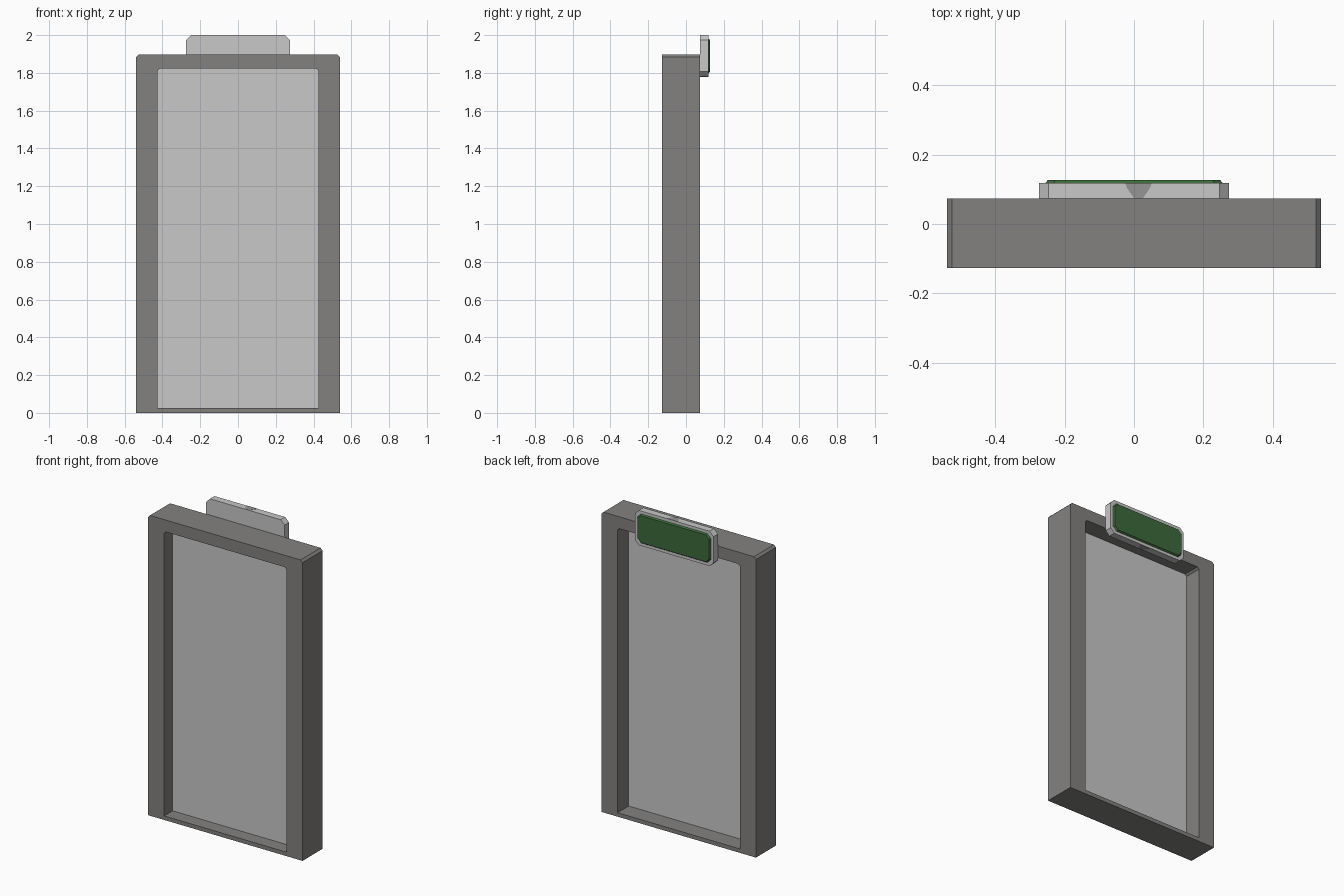
import bpy, bmesh

if "Cube" in bpy.data.objects:
    bpy.data.objects.remove(bpy.data.objects["Cube"])


def material(name, rgb):
    m = bpy.data.materials.new(name)
    m.diffuse_color = (*rgb, 1)
    m.use_nodes = True
    m.node_tree.nodes["Principled BSDF"].inputs["Base Color"].default_value = m.diffuse_color
    return m


GREY = material("frame_grey", (0.228, 0.222, 0.214))
LIGHT = material("light_grey", (0.58, 0.58, 0.58))
GREEN = material("sign_green", (0.045, 0.145, 0.042))
MID = material("mid_grey", (0.30, 0.30, 0.30))


def outline(hx, z0, z1, top, bottom=0):
    """Closed rectangle outline in x-z with cut corners."""
    pts = [(hx, z1 - top), (hx - top, z1), (-hx + top, z1), (-hx, z1 - top)]
    if bottom:
        pts += [(-hx, z0 + bottom), (-hx + bottom, z0), (hx - bottom, z0), (hx, z0 + bottom)]
    else:
        pts += [(-hx, z0), (hx, z0)]
    return pts


def loft(name, rings, mat, closed=False):
    """Join (outline, y) rings into a solid; closed joins last to first for a ring-shaped part."""
    bm = bmesh.new()
    loops = [[bm.verts.new((x, y, z)) for x, z in pts] for pts, y in rings]
    pairs = list(zip(loops, loops[1:]))
    if closed:
        pairs.append((loops[-1], loops[0]))
    for a, b in pairs:
        n = len(a)
        for i in range(n):
            j = (i + 1) % n
            bm.faces.new((a[i], a[j], b[j], b[i]))
    if not closed:
        bm.faces.new(loops[0])
        bm.faces.new(loops[-1])
    bmesh.ops.recalc_face_normals(bm, faces=bm.faces)
    me = bpy.data.meshes.new(name)
    bm.to_mesh(me)
    bm.free()
    me.materials.append(mat)
    ob = bpy.data.objects.new(name, me)
    bpy.context.collection.objects.link(ob)
    return ob


# Door frame with a low sill
F, B = -0.127, 0.073
outer = outline(0.54, 0, 1.897, 0.014)
inner = outline(0.427, 0.025, 1.822, 0.012)
loft("door_frame", [(outer, F), (outer, B), (inner, B), (inner, F)], GREY, closed=True)

# Thin panel set inside the frame
pane = outline(0.427, 0.025, 1.822, 0.012)
loft("door_panel", [(pane, -0.042), (pane, -0.038)], LIGHT)

# Sign box on the back of the lintel
box = outline(0.274, 1.78, 2.0, 0.027, 0.027)
loft("sign_box", [(box, B), (box, 0.118)], LIGHT)

# Green sign face with bevelled edge
loft("sign_face", [(outline(0.256, 1.798, 1.982, 0.024, 0.024), 0.1175),
                   (outline(0.249, 1.805, 1.975, 0.022, 0.022), 0.127)], GREEN)

# Small grey tapered marks on the top and bottom of the sign box
for name, z in (("sign_top_mark", 2.0), ("sign_bottom_mark", 1.779)):
    loft(name, [([(x, z + dz) for x, dz in ((-h + 0.013, 0), (h + 0.013, 0),
                                            (h + 0.013, 0.001), (-h + 0.013, 0.001))], y)
                for h, y in ((0.012, B), (0.034, 0.105), (0.038, 0.118))], MID)
